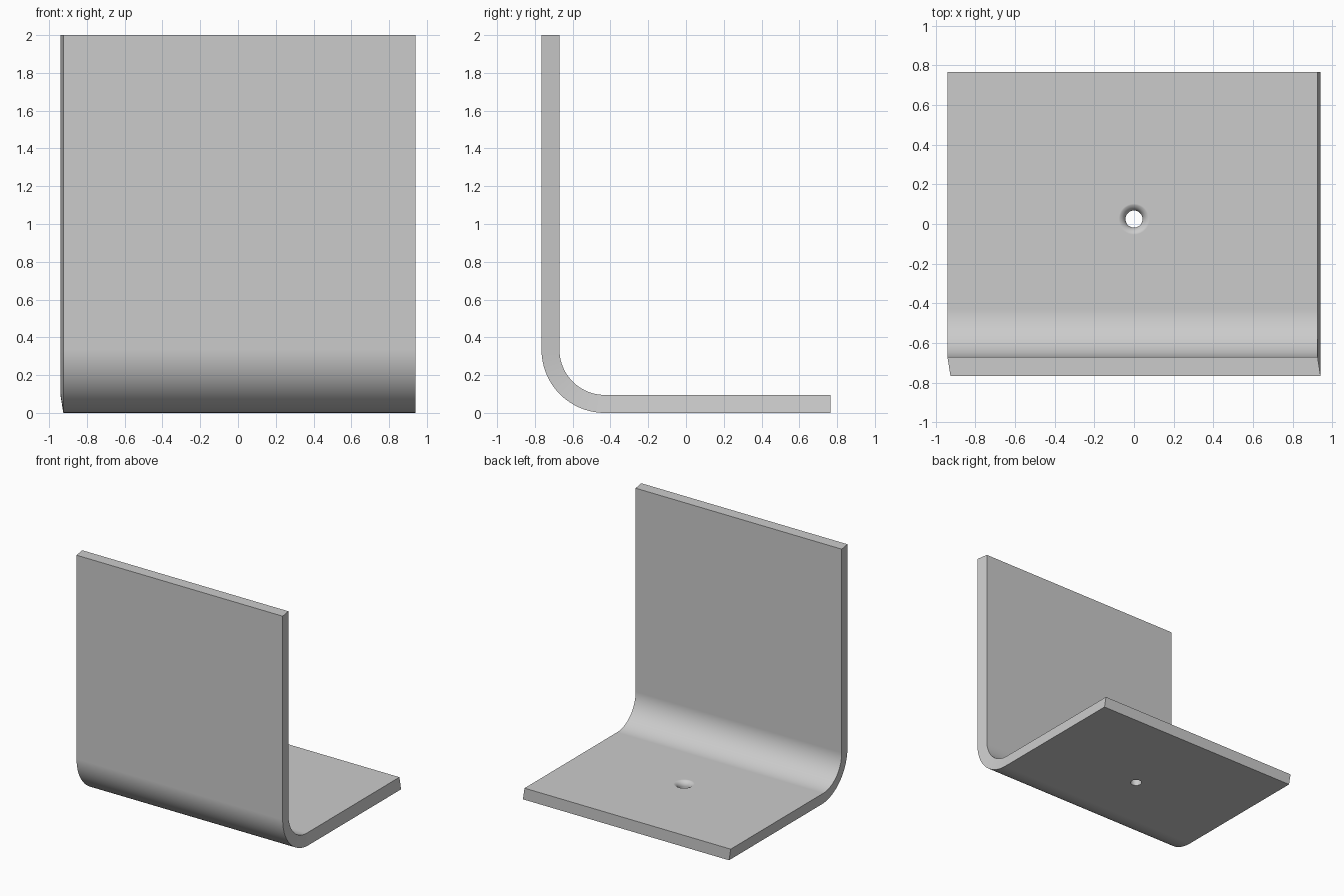
import bpy, bmesh
from math import sin, cos, pi

if "Cube" in bpy.data.objects:
    bpy.data.objects.remove(bpy.data.objects["Cube"])

HALF_W, SKEW = 0.94, 0.015
TOP, END, THICK = 2.0, 0.765, 0.095
R_OUT = 0.335
BY, BZ = -END + R_OUT, R_OUT      # bend centre
BEND_STEPS = 24


def mesh_object(name, bm):
    bmesh.ops.recalc_face_normals(bm, faces=bm.faces)
    me = bpy.data.meshes.new(name)
    bm.to_mesh(me)
    bm.free()
    ob = bpy.data.objects.new(name, me)
    bpy.context.collection.objects.link(ob)
    return ob


def bend_path(offset):
    """Side profile line: wall top, round bend, base end."""
    r = R_OUT - offset
    pts = [(-END + offset, TOP)]
    for i in range(BEND_STEPS + 1):
        a = pi + pi / 2 * i / BEND_STEPS
        pts.append((BY + r * cos(a), BZ + r * sin(a)))
    pts.append((END, offset))
    return pts


# bent plate, its side faces slightly slanted through the thickness
bm = bmesh.new()
sections = []
for (yo, zo), (yi, zi) in zip(bend_path(0), bend_path(THICK)):
    sections.append([bm.verts.new(p) for p in (
        (-HALF_W + SKEW, yo, zo), (HALF_W, yo, zo),
        (HALF_W - SKEW, yi, zi), (-HALF_W, yi, zi))])
for a, b in zip(sections, sections[1:]):
    for k in range(4):
        n = (k + 1) % 4
        bm.faces.new((a[k], a[n], b[n], b[k]))
bm.faces.new(sections[0])
bm.faces.new(sections[-1])
plate = mesh_object("bent_plate", bm)

# screw hole with a rounded upper rim
profile = [(0, -0.1), (0.043, -0.1)]
for i in range(9):
    a = pi - pi / 2 * i / 8
    profile.append((0.087 + 0.044 * cos(a), 0.052 + 0.044 * sin(a)))
profile += [(0.087, 0.2), (0, 0.2)]
bm = bmesh.new()
verts = [bm.verts.new((r, 0.025, z)) for r, z in profile]
edges = [bm.edges.new(p) for p in zip(verts, verts[1:])]
bmesh.ops.spin(bm, geom=verts + edges, cent=(0, 0.025, 0), axis=(0, 0, 1),
               angle=2 * pi, steps=48)
bmesh.ops.remove_doubles(bm, verts=bm.verts, dist=1e-5)
cutter = mesh_object("hole_cutter", bm)
cutter.hide_render = True

bpy.context.view_layer.objects.active = plate
plate.select_set(True)
cut = plate.modifiers.new("hole", 'BOOLEAN')
cut.operation, cut.solver, cut.object = 'DIFFERENCE', 'EXACT', cutter
bpy.ops.object.modifier_apply(modifier=cut.name)
bpy.data.objects.remove(cutter)

bpy.ops.object.shade_smooth_by_angle(angle=0.6)
weighted = plate.modifiers.new("even_shading", 'WEIGHTED_NORMAL')
weighted.keep_sharp = True
